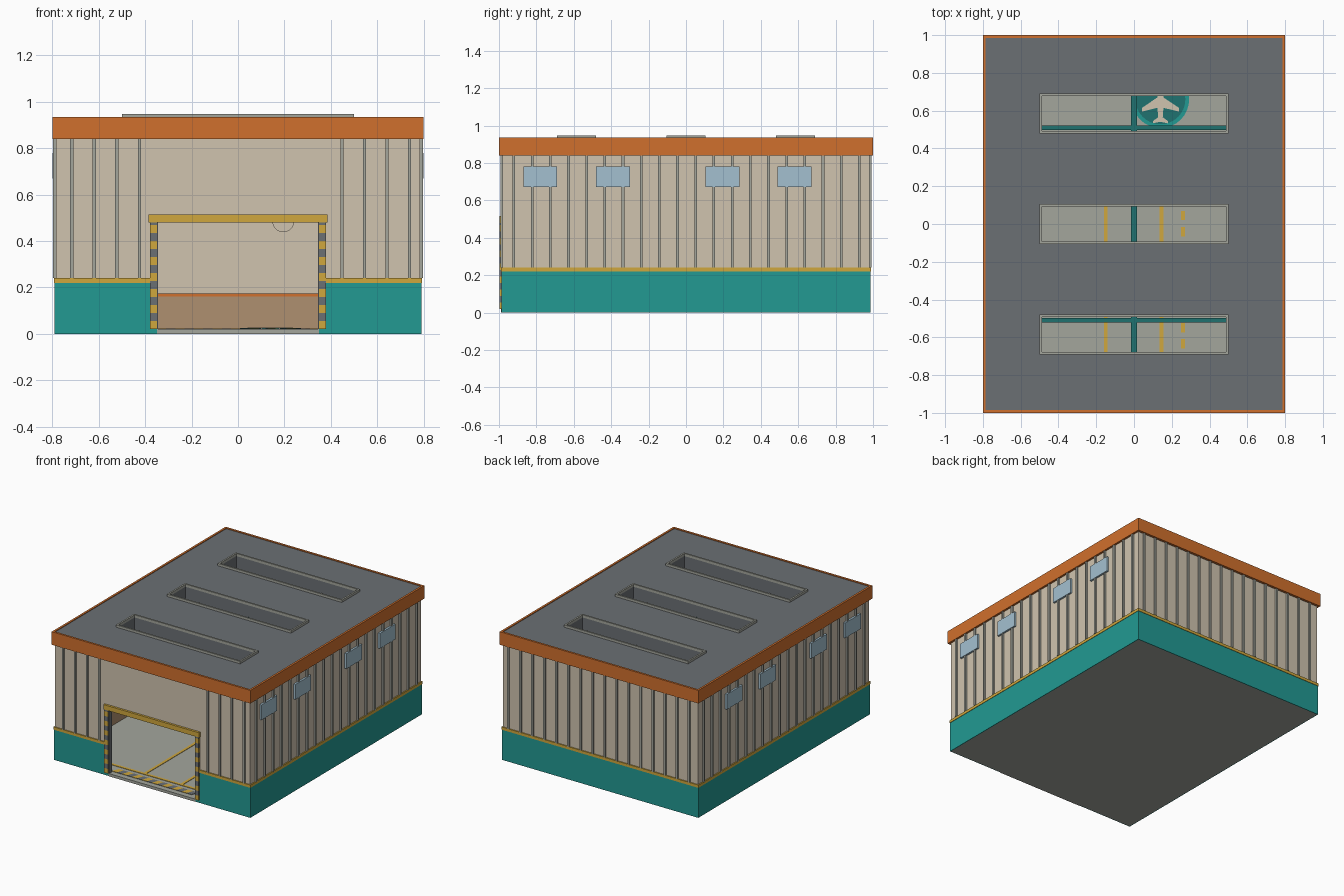
import bpy, bmesh, math
from mathutils import Vector

if "Cube" in bpy.data.objects:
    bpy.data.objects.remove(bpy.data.objects["Cube"], do_unlink=True)


def material(name, r, g, b):
    m = bpy.data.materials.new(name)
    m.use_nodes = True
    m.diffuse_color = (r, g, b, 1)
    m.node_tree.nodes["Principled BSDF"].inputs["Base Color"].default_value = (r, g, b, 1)
    return m


BEIGE = material("beige cladding", .63, .55, .43)
TEAL = material("teal", .016, .32, .29)
DARK_TEAL = material("dark teal", .014, .17, .16)
ORANGE = material("orange", .63, .16, .026)
YELLOW = material("yellow", .63, .39, .048)
GREY = material("light grey", .37, .38, .335)
SLATE = material("slate grey", .147, .162, .174)
GLASS = material("pale blue glass", .37, .53, .63)
BROWN = material("brown panel", .43, .28, .16)


def finish(name, bm, mat):
    bmesh.ops.recalc_face_normals(bm, faces=bm.faces)
    mesh = bpy.data.meshes.new(name)
    bm.to_mesh(mesh)
    bm.free()
    mesh.materials.append(mat)
    ob = bpy.data.objects.new(name, mesh)
    bpy.context.collection.objects.link(ob)
    return ob


def boxes(name, mat, *items):
    """One object made of boxes, each given as (x0, x1, y0, y1, z0, z1)."""
    bm = bmesh.new()
    for x0, x1, y0, y1, z0, z1 in items:
        verts = bmesh.ops.create_cube(bm, size=1)["verts"]
        for v in verts:
            v.co = Vector(((x0 + x1) / 2 + v.co.x * (x1 - x0),
                           (y0 + y1) / 2 + v.co.y * (y1 - y0),
                           (z0 + z1) / 2 + v.co.z * (z1 - z0)))
    return finish(name, bm, mat)


def plates(name, mat, outlines, z, thick=.003):
    """Flat outlines on the floor, raised by a small thickness."""
    bm = bmesh.new()
    for pts in outlines:
        face = bm.faces.new([bm.verts.new((x, y, z)) for x, y in pts])
        top = bmesh.ops.extrude_face_region(bm, geom=[face])["geom"]
        bmesh.ops.translate(bm, vec=(0, 0, thick),
                            verts=[g for g in top if isinstance(g, bmesh.types.BMVert)])
    return finish(name, bm, mat)


def mirror_x(items):
    return items + [(-b, -a, *rest) for a, b, *rest in items]


def ring(x, y, w, z0, z1, gap=0):
    """Four wall boxes; a gap opens the middle of the front side."""
    sides = mirror_x([(x - w, x, -y, y, z0, z1)])
    back = [(w - x, x - w, y - w, y, z0, z1)]
    if gap:
        front = mirror_x([(gap, x - w, -y, w - y, z0, z1)])
    else:
        front = [(w - x, x - w, -y, w - y, z0, z1)]
    return sides + back + front


FLOOR = .02
DOOR = .35
DOOR_TOP = .48
WX, WY = .785, .982

# Floor and walls
boxes("floor_slab", GREY, (-WX, WX, -WY, WY, 0, FLOOR), (-DOOR, DOOR, -.99, -WY, 0, FLOOR))
boxes("walls", BEIGE, *ring(WX, WY, .02, FLOOR, .84, DOOR),
      (-DOOR, DOOR, -WY, .02 - WY, DOOR_TOP, .84))
boxes("base_cladding", TEAL, *ring(.79, .987, .005, 0, .22, DOOR))
boxes("base_trim", YELLOW, *ring(.793, .99, .008, .22, .24, .38))

# Vertical ribs on all four sides
ribs = []
for i in range(20):
    y = -.92 + i * .0972
    ribs += mirror_x([(WX, .797, y - .007, y + .007, .24, .84)])
for i in range(16):
    x = -.716 + i * .097
    ribs.append((x - .007, x + .007, WY, .993, .24, .84))
    if abs(x) > .4:
        ribs.append((x - .007, x + .007, -.993, -WY, .24, .84))
boxes("wall_ribs", GREY, *ribs)

# Side windows
boxes("side_windows", GLASS, *mirror_x(
    [(.763, .799, y - .09, y + .09, .67, .78) for y in (-.78, -.39, .195, .58)]))

# Inner wall panelling
boxes("inner_panelling", BROWN, *ring(.765, .962, .008, FLOOR, .16, DOOR + .02))
boxes("inner_stripe", ORANGE, *ring(.765, .962, .01, .16, .175, DOOR + .02))

# Door frame with striped jambs
boxes("door_header", YELLOW, (-.385, .385, -.998, -.955, DOOR_TOP, .515))
boxes("door_reveal", SLATE, *mirror_x([(.345, DOOR, -.99, -.955, FLOOR, DOOR_TOP)]))
step = .0345
for k, (name, mat) in enumerate((("jamb_yellow", YELLOW), ("jamb_grey", SLATE))):
    boxes(name, mat, *mirror_x(
        [(DOOR, .38, -.996, -.955, FLOOR + i * step, min(FLOOR + (i + 1) * step, DOOR_TOP))
         for i in range(k, 14, 2)]))

# Roof deck with three openings
SKY = (-.585, 0, .585)
HX, HY = .49, .095
xs = [-WX, -HX, HX, WX]
ys = [-.985] + [y + s * HY for y in SKY for s in (-1, 1)] + [.985]
bm = bmesh.new()
grid = [[bm.verts.new((x, y, .84)) for x in xs] for y in ys]
for j in range(len(ys) - 1):
    for i in range(3):
        if not (i == 1 and j % 2 == 1):
            bm.faces.new((grid[j][i], grid[j][i + 1], grid[j + 1][i + 1], grid[j + 1][i]))
roof = finish("roof_deck", bm, SLATE)
solid = roof.modifiers.new("thickness", 'SOLIDIFY')
solid.thickness = .09
solid.offset = 1 if roof.data.polygons[0].normal.z > 0 else -1

boxes("roof_fascia", ORANGE, *ring(.8, 1, .015, .84, .935))

# Skylight frames
frames = []
for y in SKY:
    for x0, x1, y0, y1, z0, z1 in ring(HX + .01, HY + .01, .012, .928, .947):
        frames.append((x0, x1, y0 + y, y1 + y, z0, z1))
boxes("skylight_frames", GREY, *frames)

# Roof trusses and ridge beam
truss = [(-.015, .015, -.96, .96, .79, .835)]
for y in (-.51, -.17, .17, .51):
    for z in (.69, .805):
        truss.append((-.765, .765, y - .012, y + .012, z, z + .03))
    for i in range(9):
        x = -.72 + i * .18
        truss.append((x - .01, x + .01, y - .01, y + .01, .72, .805))
boxes("roof_trusses", DARK_TEAL, *truss)

# Painted floor lines
lines = [(x - .01, x + .01, -.85, .35, FLOOR, .023) for x in (-.15, .145)]
lines += [(.25, .27, y, y + .05, FLOOR, .023) for y in [-.83 + i * .085 for i in range(14)]]
lines.append((-.6, .6, -.87, -.85, FLOOR, .023))
boxes("floor_lines", YELLOW, *lines)

# Slanted warning stripes behind the door
for k, (name, mat) in enumerate((("warning_yellow", YELLOW), ("warning_grey", SLATE))):
    plates(name, mat, [[(x, -.95), (x + .04, -.95), (x + .06, -.9), (x + .02, -.9)]
                       for x in [-.35 + i * .04 for i in range(k, 16, 2)]], FLOOR)


# Floor emblem: two discs and an aircraft shape
def circle(r):
    return [(.14 + r * math.cos(i * math.tau / 32), .66 + r * math.sin(i * math.tau / 32))
            for i in range(32)]


plates("emblem_rim", TEAL, [circle(.152)], FLOOR)
plates("emblem_disc", DARK_TEAL, [circle(.132)], FLOOR + .002)
half = [(.012, .07), (.016, .01), (.098, -.045), (.098, -.065), (.016, -.045),
        (.012, -.095), (.04, -.115), (.04, -.127), (.005, -.12)]
outline = [(.14 + x, .66 + y) for x, y in [(0, .095)] + half]
outline += [(.14 - x, .66 + y) for x, y in reversed(half)]
plates("emblem_aircraft", BEIGE, [outline], FLOOR + .004)

# Round dial on the back wall
bm = bmesh.new()
bmesh.ops.create_cone(bm, cap_ends=True, segments=24, radius1=.047, radius2=.047, depth=.02)
dial = finish("wall_dial", bm, BEIGE)
dial.rotation_euler.x = math.pi / 2
dial.location = (.195, .953, .485)
